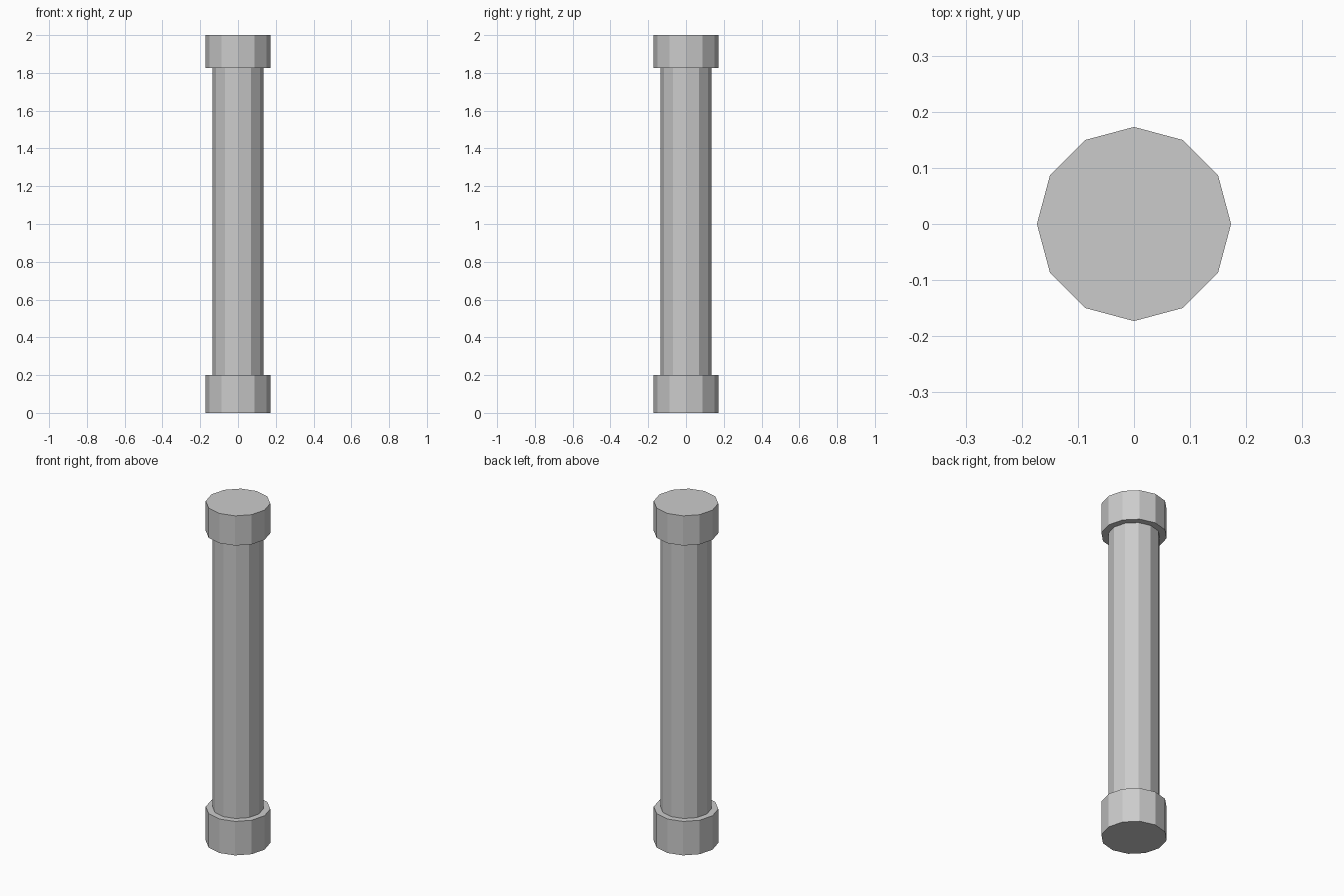
import bpy

if "Cube" in bpy.data.objects:
    bpy.data.objects.remove(bpy.data.objects["Cube"])

SIDES = 12


def drum(name, radius, z0, z1):
    """Upright flat-faced cylinder between two heights."""
    bpy.ops.mesh.primitive_cylinder_add(
        vertices=SIDES, radius=radius, depth=z1 - z0,
        location=(0, 0, (z0 + z1) / 2))
    obj = bpy.context.object
    obj.name = name
    return obj


# Wide foot collar
drum("base_collar", 0.173, 0.0, 0.2)

# Slim column, seated slightly inside both collars
drum("shaft", 0.136, 0.19, 1.835)

# Wide head collar, a little shorter than the foot
drum("top_collar", 0.173, 1.825, 2.0)
